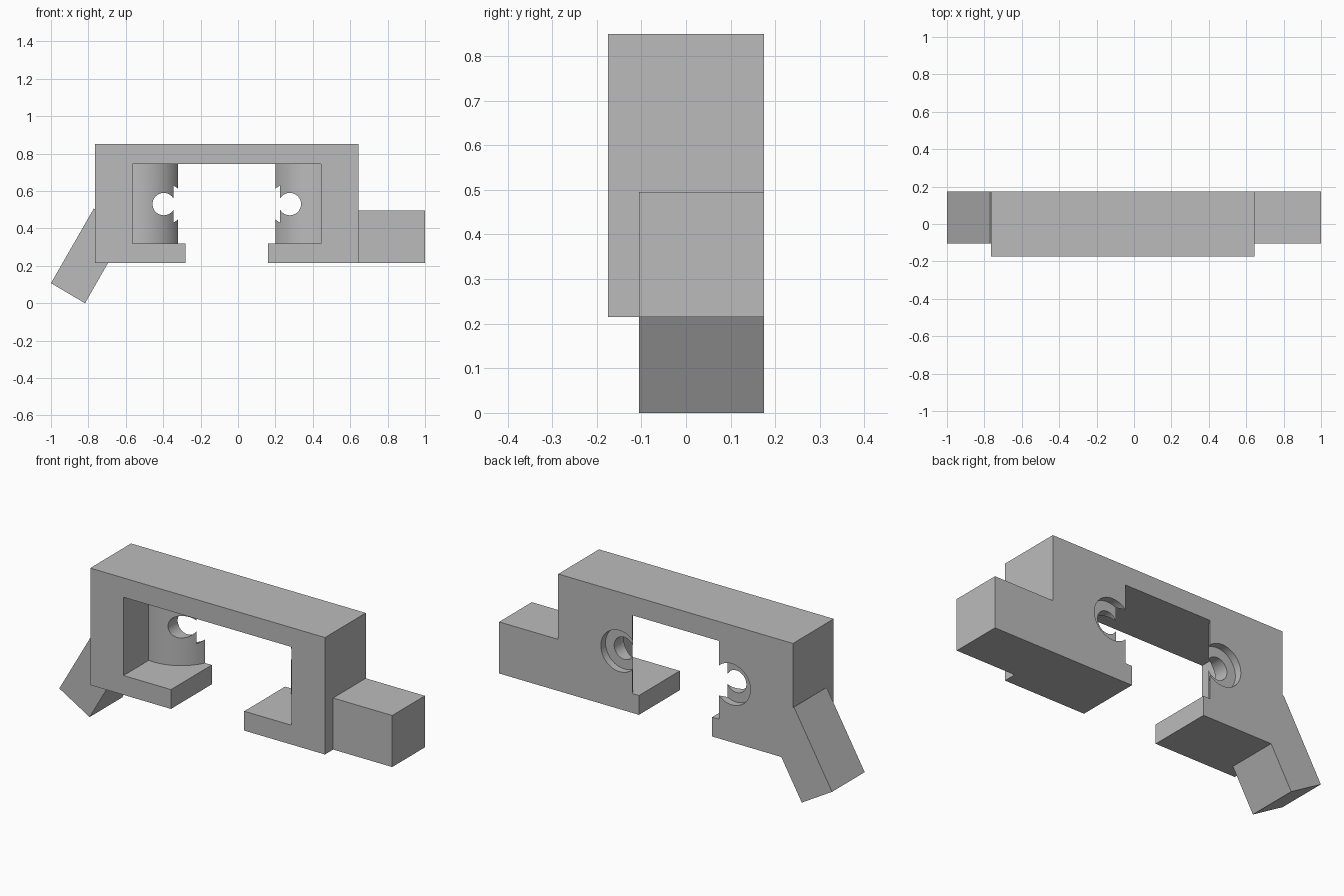
import bpy, bmesh, math

cube = bpy.data.objects.get("Cube")
if cube:
    bpy.data.objects.remove(cube, do_unlink=True)

GREY = (0.5, 0.5, 0.5, 1)
grey = bpy.data.materials.new("plain grey")
grey.use_nodes = True
grey.diffuse_color = GREY
grey.node_tree.nodes["Principled BSDF"].inputs["Base Color"].default_value = GREY

BACK, FRONT, BLOCK_FRONT = 0.175, -0.175, -0.105
MID = -0.06                      # symmetry line of the frame
BASE, SHELF, CEILING, TOP = 0.215, 0.32, 0.745, 0.85


def prism(name, points, to_3d, offset):
    """Extrude a closed 2D outline along an offset vector."""
    bm = bmesh.new()
    face = bm.faces.new([bm.verts.new(to_3d(p)) for p in points])
    new = bmesh.ops.extrude_face_region(bm, geom=[face])["geom"]
    verts = [v for v in new if isinstance(v, bmesh.types.BMVert)]
    bmesh.ops.translate(bm, verts=verts, vec=offset)
    bmesh.ops.recalc_face_normals(bm, faces=bm.faces)
    mesh = bpy.data.meshes.new(name)
    bm.to_mesh(mesh)
    bm.free()
    mesh.materials.append(grey)
    obj = bpy.data.objects.new(name, mesh)
    bpy.context.collection.objects.link(obj)
    return obj


def front_prism(name, points, front):
    return prism(name, points, lambda p: (p[0], front, p[1]), (0, BACK - front, 0))


def drill(target, x, radius, y0, y1):
    """Cut a round hole running front to back."""
    bpy.ops.mesh.primitive_cylinder_add(
        vertices=48, radius=radius, depth=y1 - y0,
        location=(x, (y0 + y1) / 2, 0.53), rotation=(math.pi / 2, 0, 0))
    cutter = bpy.context.object
    cutter.name = "hole_cutter"
    cutter.data.materials.append(grey)
    cutter.hide_render = True
    mod = target.modifiers.new("hole", 'BOOLEAN')
    mod.operation, mod.solver, mod.object = 'DIFFERENCE', 'EXACT', cutter
    bpy.ops.object.select_all(action='DESELECT')
    target.select_set(True)
    bpy.context.view_layer.objects.active = target
    bpy.ops.object.modifier_apply(modifier=mod.name)
    bpy.data.objects.remove(cutter, do_unlink=True)


# C-shaped frame: half outline in distance from the symmetry line
half = [(0.22, SHELF), (0.22, BASE), (0.705, BASE), (0.705, TOP)]
inner = [(0.505, CEILING), (0.505, SHELF)]
right_side = inner + half
outline = [(MID + d, z) for d, z in right_side]
outline += [(MID - d, z) for d, z in reversed(right_side)]
front_prism("frame", outline, FRONT)

# Curved webs behind the opening, each with a counterbored hole
cx, cy, radius = 0.474, 0.275, 0.236
start = math.acos((0.505 - cx) / radius)
end = math.asin((cy - BACK) / radius)
arc = []
for i in range(25):
    a = (math.pi - start) + (end - math.pi + start) * i / 24
    # from the frame wall round to the thin tip
    a = -a
    arc.append((cx - radius * math.cos(a), cy + radius * math.sin(a)))
arc[0] = (0.505, arc[0][1])
arc = [(0.505, cy - math.sqrt(radius**2 - (0.505 - cx)**2))] + [
    p for p in arc if p[0] < 0.504]
web = [(0.505, BACK)] + arc
for name, side in (("right_web", -1), ("left_web", 1)):
    obj = prism(name, web, lambda p: (MID + side * p[0], p[1], SHELF),
                (0, 0, CEILING - SHELF))
    hole_x = MID + side * 0.337
    drill(obj, hole_x, 0.06, -0.1, 0.3)
    drill(obj, hole_x, 0.112, BACK - 0.04, 0.3)
    bpy.ops.object.shade_smooth_by_angle(angle=math.radians(30))

# Side block and slanted foot
front_prism("left_block", [(0.645, BASE), (1, BASE), (1, 0.495), (0.645, 0.495)],
            BLOCK_FRONT)
front_prism("slanted_foot",
            [(-1, 0.107), (-0.818, 0), (-0.695, BASE), (-0.765, BASE),
             (-0.765, 0.502), (-0.771, 0.506)], BLOCK_FRONT)
